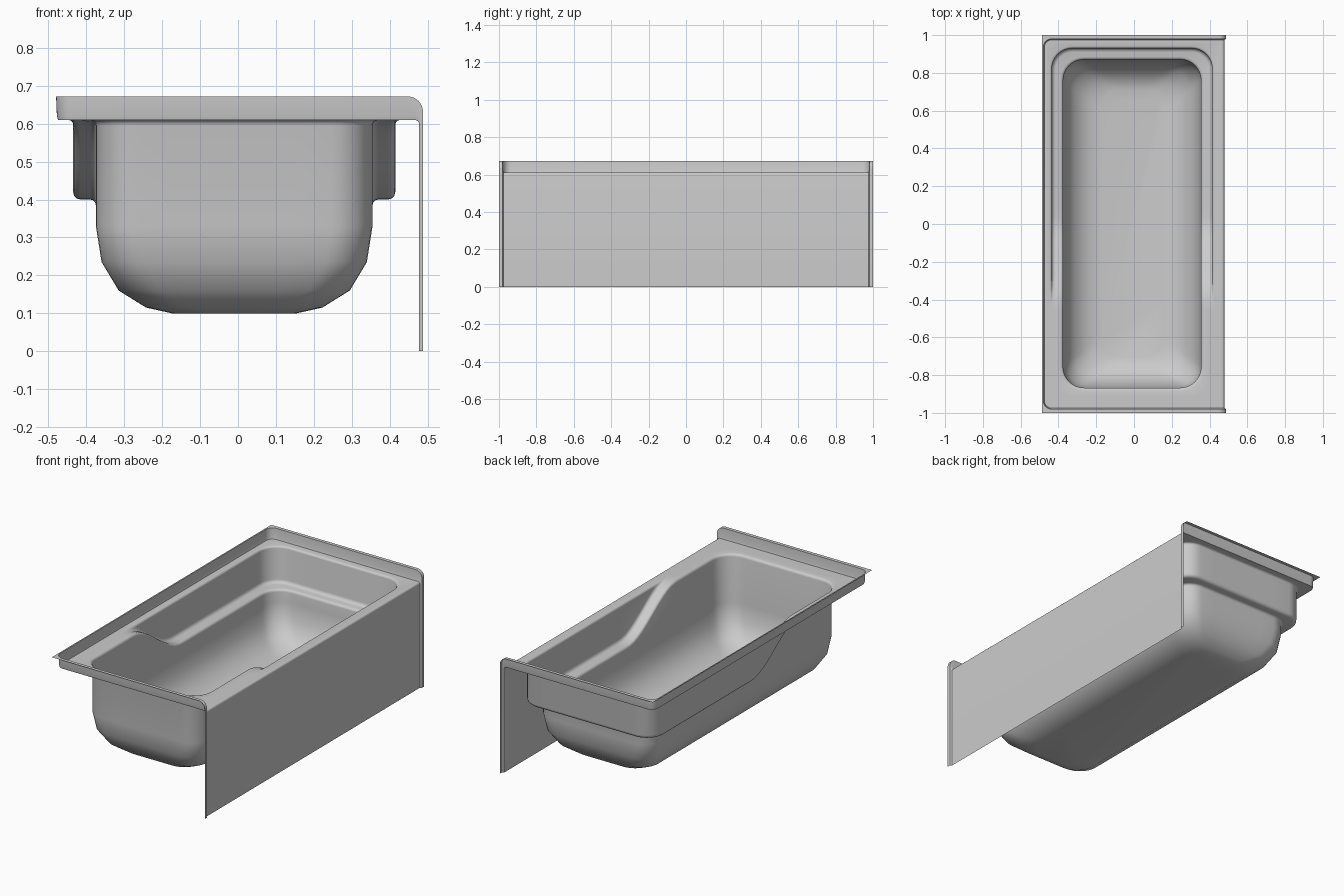
import bpy
import bmesh
from math import sin, cos, pi, radians

if "Cube" in bpy.data.objects:
    bpy.data.objects.remove(bpy.data.objects["Cube"])

DECK = 0.61


def make(name, rows, closed=False, cap=False):
    """Skin a list of equal-length point rows into one sheet."""
    bm = bmesh.new()
    vs = [[bm.verts.new(p) for p in row] for row in rows]
    n = len(rows[0])
    for a, b in zip(vs, vs[1:]):
        for i in range(n if closed else n - 1):
            j = (i + 1) % n
            bm.faces.new((a[i], b[i], b[j], a[j]))
    if cap:
        bm.faces.new(vs[0])
    bmesh.ops.remove_doubles(bm, verts=bm.verts, dist=1e-5)
    bmesh.ops.dissolve_degenerate(bm, edges=bm.edges, dist=1e-5)
    me = bpy.data.meshes.new(name)
    bm.to_mesh(me)
    bm.free()
    ob = bpy.data.objects.new(name, me)
    bpy.context.collection.objects.link(ob)
    bpy.ops.object.select_all(action='DESELECT')
    ob.select_set(True)
    bpy.context.view_layer.objects.active = ob
    bpy.ops.object.shade_smooth_by_angle(angle=radians(40))
    return ob


def ring(x0, x1, y0, y1, r_left, r_right, z):
    """Counter-clockwise rounded rectangle; z is a function of y."""
    pts = []
    corners = [(x1, y0, r_right, -90), (x1, y1, r_right, 0),
               (x0, y1, r_left, 90), (x0, y0, r_left, 180)]
    arcs = []
    for cx, cy, r, start in corners:
        ox = cx - r if cx == x1 else cx + r
        oy = cy - r if cy == y1 else cy + r
        arcs.append([(ox + r * cos(radians(start + 90 * k / 8)),
                      oy + r * sin(radians(start + 90 * k / 8))) for k in range(9)])
    for i, arc in enumerate(arcs):
        pts += arc
        a, b = arc[-1], arcs[(i + 1) % 4][0]
        n = 40 if i % 2 == 0 else 6
        pts += [(a[0] + (b[0] - a[0]) * k / n, a[1] + (b[1] - a[1]) * k / n)
                for k in range(1, n)]
    return [(x, y, z(y)) for x, y in pts]


def ledge(y):
    """Ledge height: low at the back, sweeping up to the deck at the front."""
    t = min(1, max(0, (0.02 - y) / 0.44))
    return 0.40 + (DECK - 0.40) * t * t * (3 - 2 * t)


def inner(dx, dy, z):
    return ring(-0.375 + dx, 0.355 - dx, -0.867 + dy, 0.87 - dy,
                0.11 - min(dx, 0), 0.11 - min(dx, 0), z)


def outer(d, z):
    return ring(-0.435 - d, 0.415 + d, -0.93 - d, 0.93 + d, 0.11 + d, 0.11 + d, z)


# Basin, ledge and deck as one sheet, from the floor outwards
rows = [inner(dx, dy, lambda y, z=z: z) for dx, dy, z in
        [(0.20, 0.16, 0.10), (0.1325, 0.11, 0.115), (0.06, 0.055, 0.16),
         (0.015, 0.015, 0.235), (0, 0, 0.33)]]
steps = [k * pi / 6 for k in range(4)]
for a in steps:      # rounded inner edge of the ledge
    rows.append(inner(-0.015 * (1 - cos(a)), -0.015 * (1 - cos(a)),
                      lambda y, a=a: ledge(y) - 0.015 * (1 - sin(a))))
for a in steps:      # fillet from ledge into upper wall
    rows.append(outer(-0.02 * (1 - sin(a)),
                      lambda y, a=a: ledge(y) + min(0.02, (DECK - ledge(y)) / 2) * (1 - cos(a))))
for a in steps:      # rounded top edge into the deck
    rows.append(outer(0.012 * (1 - cos(a)),
                      lambda y, a=a: DECK - min(0.012, (DECK - ledge(y)) / 2) * (1 - sin(a))))
rows.append(ring(-0.475, 0.466, -0.975, 0.975, 0.04, 0, lambda y: DECK))
make("basin_and_deck", rows, closed=True, cap=True)

# Apron panel rolling over from the deck edge
prof = [(0.466 + 0.012 * sin(k * pi / 10), DECK - 0.012 * (1 - cos(k * pi / 10)))
        for k in range(6)] + [(0.478, 0)]
make("apron", [[(x, -0.975, z) for x, z in prof], [(x, 0.975, z) for x, z in prof]][::-1])

# Raised flange: stations of (deck edge, wall, wall top, outer lip)
stations = [[(0.478, -0.975, 0), (0.482, -0.977, 0), (0.488, -0.98, 0), (0.488, -1, 0)]]
for k in range(9):   # up the apron end and round the top corner
    a = k * pi / 16
    bx, bz = 0.466 + 0.012 * cos(a), DECK - 0.012 + 0.012 * sin(a)
    tx, tz = 0.448 + 0.04 * cos(a), 0.632 + 0.04 * sin(a)
    mx, mz = bx + (tx - bx) * 0.2, bz + (tz - bz) * 0.2
    stations.append([(bx, -0.975, bz), (mx, -0.978, mz), (tx, -0.98, tz), (tx, -1, tz)])
for k in range(9):   # rounded wall corner under a square lip corner
    a = k * pi / 16
    row = []
    for d, z in ((0, DECK), (0.003, 0.622), (0.005, 0.672)):
        row.append((-0.435 - (0.04 + d) * sin(a), -0.935 - (0.04 + d) * cos(a), z))
    lip = (-0.435, -1) if k == 0 else (-0.488, -0.935) if k == 8 else (-0.488, -1)
    stations.append(row + [(*lip, 0.672)])
stations += [[(x, -y, z) for x, y, z in row] for row in reversed(stations)]
make("wall_flange", stations[::-1])
